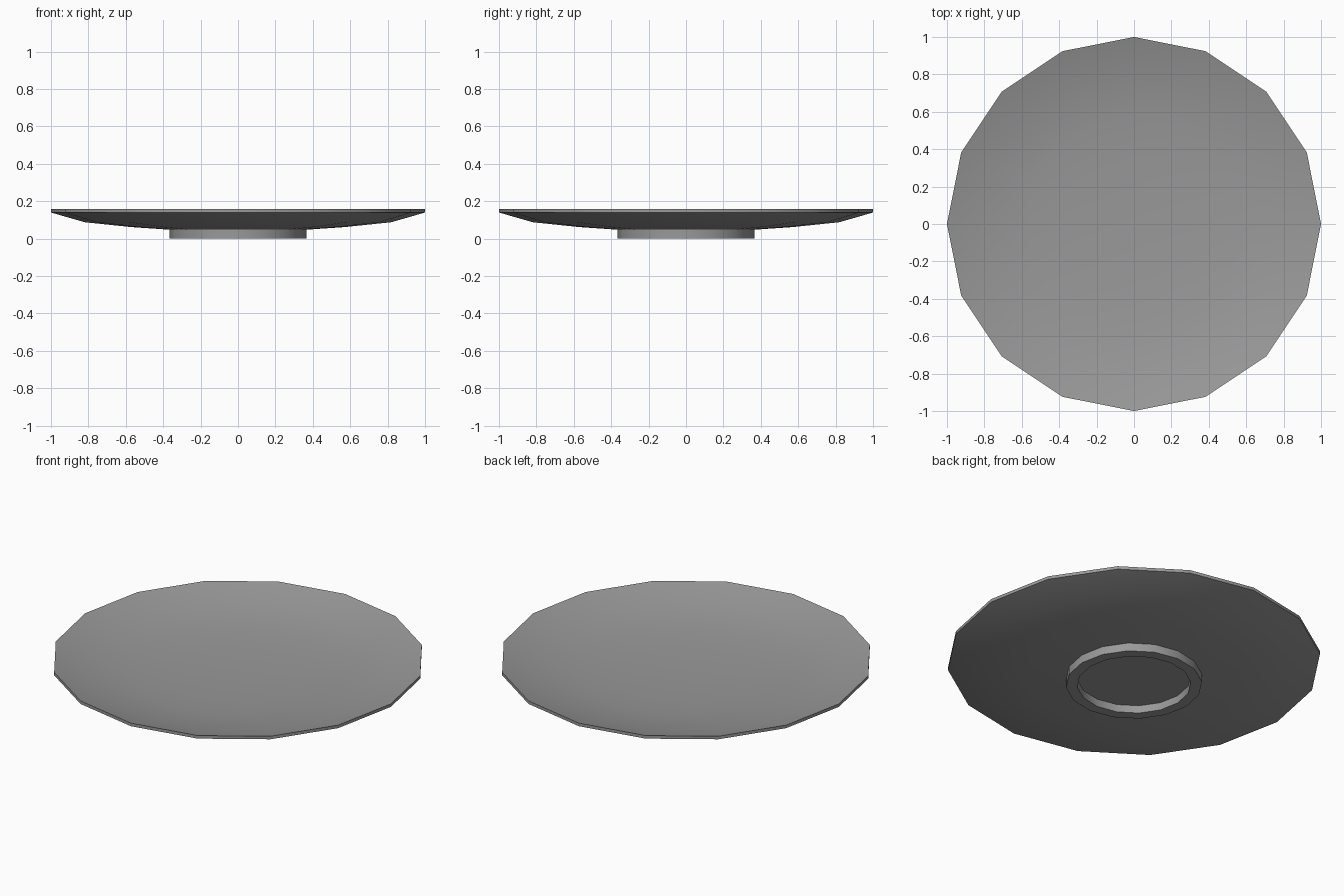
import bpy, bmesh
from math import cos, sin, pi, radians

if "Cube" in bpy.data.objects:
    bpy.data.objects.remove(bpy.data.objects["Cube"])

SIDES = 16

def lathe(name, profile):
    """Revolve (radius, z) points around z; radius 0 makes a pole."""
    bm = bmesh.new()
    rings = []
    for r, z in profile:
        if r == 0:
            rings.append([bm.verts.new((0, 0, z))] * SIDES)
        else:
            rings.append([bm.verts.new((r * cos(2 * pi * i / SIDES),
                                        r * sin(2 * pi * i / SIDES), z))
                          for i in range(SIDES)])
    for a, b in zip(rings, rings[1:]):
        for i in range(SIDES):
            j = (i + 1) % SIDES
            bm.faces.new(dict.fromkeys((a[i], a[j], b[j], b[i])))
    bmesh.ops.recalc_face_normals(bm, faces=bm.faces[:])
    mesh = bpy.data.meshes.new(name)
    bm.to_mesh(mesh)
    bm.free()
    obj = bpy.data.objects.new(name, mesh)
    bpy.context.collection.objects.link(obj)
    bpy.context.view_layer.objects.active = obj
    obj.select_set(True)
    bpy.ops.object.shade_smooth_by_angle(angle=radians(30))
    obj.select_set(False)
    return obj

# Plate: recessed base, foot ring, curved underside, thin rim, shallow dish
plate = lathe("plate", [
    (0, 0.045), (0.305, 0.045),
    (0.305, 0), (0.365, 0), (0.365, 0.048),
    (0.57, 0.062), (0.82, 0.088), (1.0, 0.14),
    (1.0, 0.158),
    (0.82, 0.107), (0.57, 0.079), (0.365, 0.066), (0, 0.06),
])

# Dark grey glaze
glaze = bpy.data.materials.new("dark_glaze")
glaze.diffuse_color = (0.32, 0.32, 0.32, 1)
glaze.use_nodes = True
glaze.node_tree.nodes["Principled BSDF"].inputs["Base Color"].default_value = glaze.diffuse_color
plate.data.materials.append(glaze)
